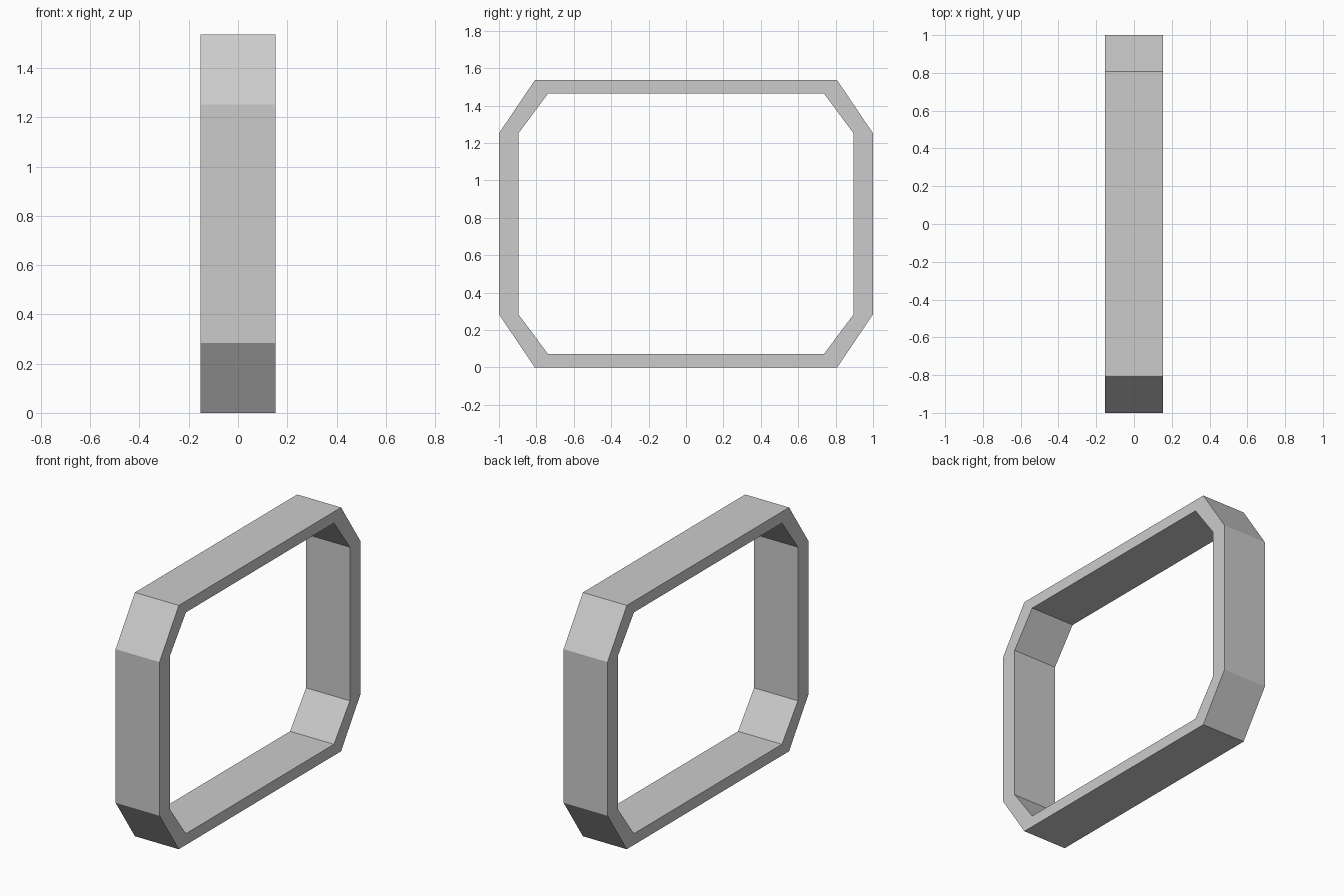
import bpy, bmesh

if "Cube" in bpy.data.objects:
    bpy.data.objects.remove(bpy.data.objects["Cube"])

HALF_DEPTH = 0.153
MID_Z = 0.768


def octagon(half_y, half_z, flat_y, flat_z):
    """Chamfered rectangle outline in the YZ plane, counter-clockwise."""
    quarter = [(half_y, flat_z), (flat_y, half_z)]
    right_top = quarter
    left_top = [(-y, z) for y, z in reversed(quarter)]
    left_bottom = [(-y, -z) for y, z in quarter]
    right_bottom = [(y, -z) for y, z in reversed(quarter)]
    return right_top + left_top + left_bottom + right_bottom


# Outer and inner outlines of the frame
outer = octagon(1.0, 0.768, 0.808, 0.484)
inner = octagon(0.896, 0.697, 0.737, 0.484)

# Rectangular cross-section swept around the outlines
bm = bmesh.new()
rings = [[bm.verts.new((x, y, z + MID_Z)) for y, z in outline]
         for outline, x in ((outer, HALF_DEPTH), (inner, HALF_DEPTH),
                            (inner, -HALF_DEPTH), (outer, -HALF_DEPTH))]
count = len(outer)
for r in range(4):
    a, b = rings[r], rings[(r + 1) % 4]
    for i in range(count):
        j = (i + 1) % count
        bm.faces.new((a[i], a[j], b[j], b[i]))
bmesh.ops.recalc_face_normals(bm, faces=bm.faces)

mesh = bpy.data.meshes.new("octagonal_frame")
bm.to_mesh(mesh)
bm.free()
frame = bpy.data.objects.new("octagonal_frame", mesh)
bpy.context.collection.objects.link(frame)
